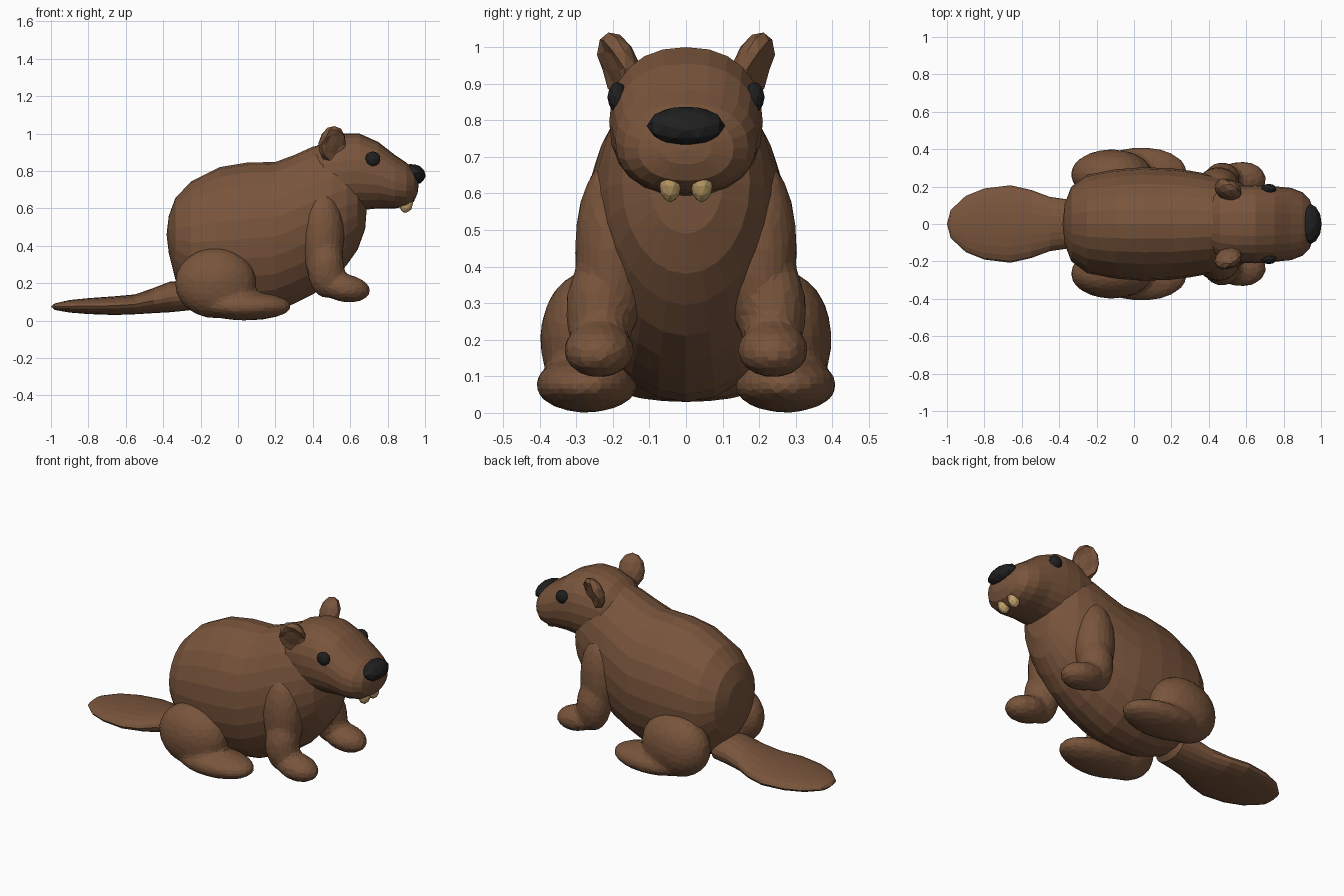
import bpy, bmesh
from math import sin, cos, pi, radians
from mathutils import Matrix, Vector

if "Cube" in bpy.data.objects:
    bpy.data.objects.remove(bpy.data.objects["Cube"])


def material(name, rgb):
    m = bpy.data.materials.new(name)
    m.diffuse_color = (*rgb, 1)
    m.use_nodes = True
    m.node_tree.nodes["Principled BSDF"].inputs["Base Color"].default_value = m.diffuse_color
    return m


fur = material("brown_fur", (0.19, 0.09, 0.045))
black = material("black", (0.014, 0.014, 0.014))
ivory = material("ivory", (0.55, 0.37, 0.15))


def finish(name, bm, mat):
    bmesh.ops.recalc_face_normals(bm, faces=bm.faces[:])
    me = bpy.data.meshes.new(name)
    bm.to_mesh(me)
    bm.free()
    me.materials.append(mat)
    ob = bpy.data.objects.new(name, me)
    bpy.context.collection.objects.link(ob)
    return ob


def loft(name, tail, rings, nose, mat, power=2.0, sides=24):
    """Skin along x: rings are (x, bottom z, top z, half width), ends are (x, z)."""
    bm = bmesh.new()

    def sgn(v):
        return (1 if v >= 0 else -1) * abs(v) ** (2 / power)
    loops = []
    for x, zb, zt, w in rings:
        angles = [2 * pi * i / sides for i in range(sides)]
        loops.append([bm.verts.new((x, w * sgn(cos(a)),
                                    (zb + zt) / 2 + (zt - zb) / 2 * sgn(sin(a))))
                      for a in angles])
    for i in range(sides):
        j = (i + 1) % sides
        for a, b in zip(loops, loops[1:]):
            bm.faces.new((a[i], a[j], b[j], b[i]))
    for (x, z), loop in ((tail, loops[0]), (nose, loops[-1])):
        tip = bm.verts.new((x, 0, z))
        for i in range(sides):
            bm.faces.new((tip, loop[i], loop[(i + 1) % sides]))
    return finish(name, bm, mat)


def add_ball(bm, c, r, tilt=0, axis='Y', sub=2):
    m = (Matrix.Translation(c) @ Matrix.Rotation(radians(tilt), 4, axis)
         @ Matrix.Diagonal((*r, 1)))
    return bmesh.ops.create_icosphere(bm, subdivisions=sub, radius=1, matrix=m)['verts']


def ball(name, c, r, mat, tilt=0, axis='Y'):
    bm = bmesh.new()
    add_ball(bm, c, r, tilt, axis)
    return finish(name, bm, mat)


def limb(name, balls, side):
    """Blend overlapping ellipsoids into one faceted limb."""
    bm = bmesh.new()
    for c, r, tilt in balls:
        add_ball(bm, (c[0], c[1] * side, c[2]), r, tilt, sub=3)
    ob = finish(name, bm, fur)
    rm = ob.modifiers.new("blend", 'REMESH')
    rm.mode = 'VOXEL'
    rm.voxel_size = 0.018
    sm = ob.modifiers.new("soften", 'SMOOTH')
    sm.factor = 0.5
    sm.iterations = 6
    ob.modifiers.new("facets", 'DECIMATE').ratio = 0.2
    return ob


# Torso
loft("torso", (-0.382, 0.46), [
    (-0.37, 0.36, 0.56, 0.11), (-0.335, 0.22, 0.655, 0.20),
    (-0.25, 0.09, 0.745, 0.263), (-0.10, 0.035, 0.82, 0.292),
    (0.05, 0.03, 0.845, 0.303), (0.20, 0.05, 0.848, 0.298),
    (0.30, 0.09, 0.885, 0.285), (0.40, 0.14, 0.93, 0.267),
    (0.50, 0.21, 0.95, 0.245), (0.58, 0.295, 0.94, 0.215),
    (0.64, 0.38, 0.88, 0.175), (0.68, 0.49, 0.76, 0.10)],
    (0.69, 0.62), fur)

# Head with muzzle
loft("head", (0.35, 0.78), [
    (0.38, 0.66, 0.90, 0.13), (0.46, 0.61, 0.965, 0.19),
    (0.56, 0.585, 1.0, 0.208), (0.65, 0.59, 1.0, 0.21),
    (0.75, 0.60, 0.955, 0.202), (0.84, 0.60, 0.885, 0.193),
    (0.90, 0.61, 0.845, 0.17), (0.94, 0.635, 0.81, 0.13),
    (0.96, 0.68, 0.77, 0.07)], (0.965, 0.72), fur, power=2.25)

# Flat paddle tail
loft("tail", (-1.0, 0.075), [
    (-0.98, 0.057, 0.092, 0.075), (-0.90, 0.043, 0.11, 0.15),
    (-0.80, 0.035, 0.12, 0.19), (-0.66, 0.03, 0.13, 0.207),
    (-0.55, 0.034, 0.14, 0.182), (-0.45, 0.04, 0.175, 0.145),
    (-0.36, 0.045, 0.21, 0.132), (-0.26, 0.055, 0.21, 0.12)],
    (-0.2, 0.13), fur, sides=20)

# Nose
ball("nose", (0.945, 0, 0.785), (0.062, 0.107, 0.05), black, tilt=35)

for side, label in ((1, "left"), (-1, "right")):
    # Front leg: upper arm, forearm and raised paw
    limb(label + "_front_leg", [
        ((0.45, 0.195, 0.45), (0.12, 0.11, 0.25), 0),
        ((0.47, 0.235, 0.28), (0.10, 0.095, 0.16), 0),
        ((0.575, 0.238, 0.172), (0.135, 0.098, 0.075), 8)], side)
    # Hind leg: thigh and long foot
    limb(label + "_hind_leg", [
        ((-0.12, 0.265, 0.20), (0.22, 0.135, 0.19), 0),
        ((0.04, 0.272, 0.077), (0.25, 0.142, 0.077), 0)], side)
    # Ear with a dished outer face
    bm = bmesh.new()
    for v in add_ball(bm, (0, 0, 0), (0.077, 0.052, 0.10)):
        d = Vector((v.co.x / 0.077, v.co.z / 0.10)).length
        if v.co.y > 0 and d < 0.65:
            v.co.y *= 0.45
    bmesh.ops.transform(bm, verts=bm.verts[:], matrix=Matrix.Diagonal((1, side, 1, 1))
                        @ Matrix.Translation((0.503, 0.184, 0.945))
                        @ Matrix.Rotation(radians(-25), 4, 'Z')
                        @ Matrix.Rotation(radians(-18), 4, 'X'))
    finish(label + "_ear", bm, fur)
    # Eye and front tooth
    ball(label + "_eye", (0.72, side * 0.187, 0.863), (0.042, 0.028, 0.042), black)
    ball(label + "_tooth", (0.90, side * 0.043, 0.627), (0.037, 0.031, 0.052), ivory, tilt=10)
